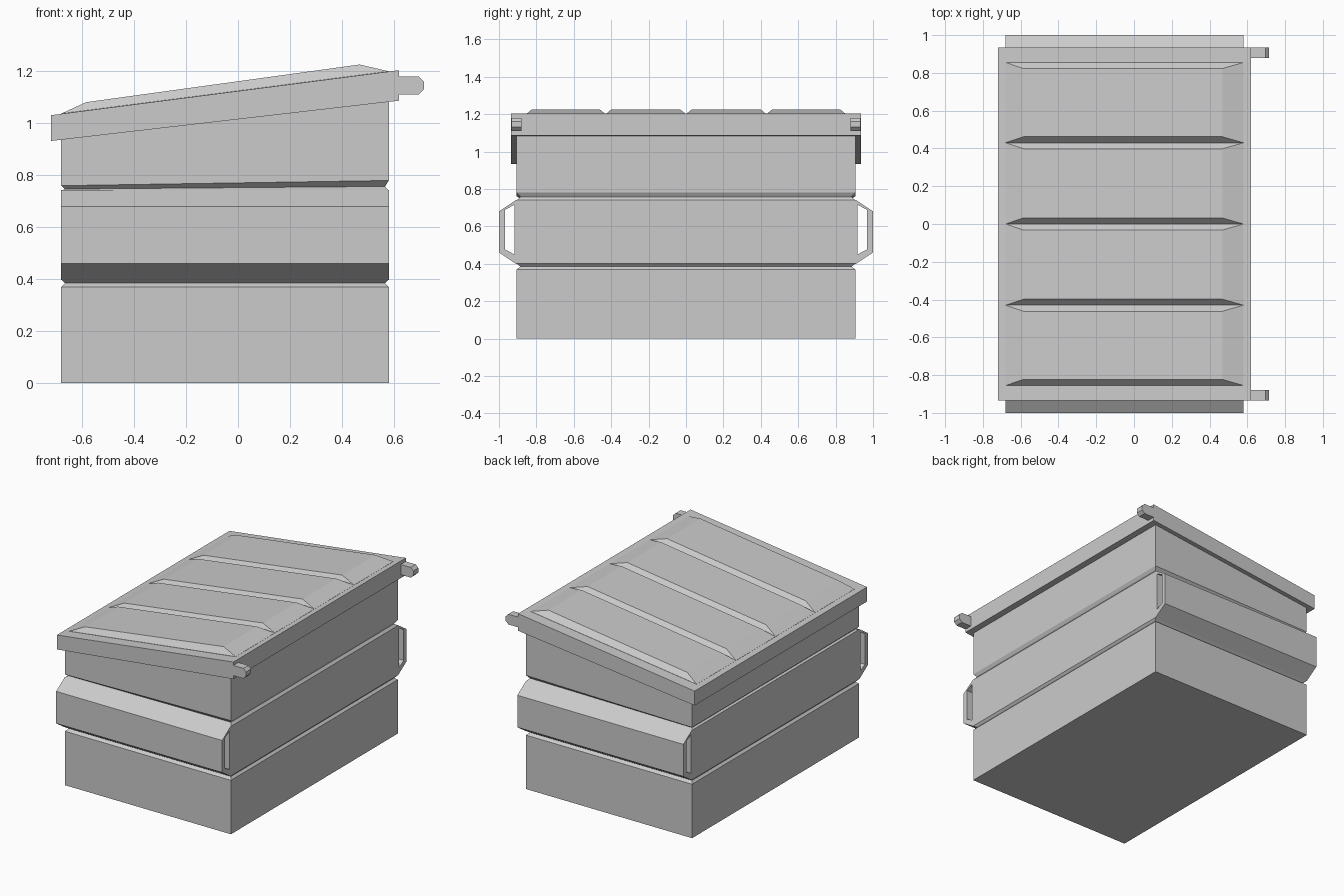
import bpy, bmesh

if "Cube" in bpy.data.objects:
    bpy.data.objects.remove(bpy.data.objects["Cube"])

X0, X1, Y = -0.68, 0.58, 0.905


def loft(name, rings, closed=False):
    """Join equal-length point rings with quads; cap the ends or close the loop."""
    bm = bmesh.new()
    loops = [[bm.verts.new(p) for p in ring] for ring in rings]
    pairs = list(zip(loops, loops[1:]))
    if closed:
        pairs.append((loops[-1], loops[0]))
    else:
        bm.faces.new(loops[0])
        bm.faces.new(loops[-1])
    for a, b in pairs:
        for i in range(len(a)):
            j = (i + 1) % len(a)
            bm.faces.new((a[i], a[j], b[j], b[i]))
    bmesh.ops.recalc_face_normals(bm, faces=bm.faces)
    mesh = bpy.data.meshes.new(name)
    bm.to_mesh(mesh)
    bm.free()
    obj = bpy.data.objects.new(name, mesh)
    bpy.context.collection.objects.link(obj)
    return obj


def rect(x0, x1, y0, y1, zl, zr):
    """Rectangular ring with its own height at the left and right end."""
    return [(x0, y0, zl), (x1, y0, zr), (x1, y1, zr), (x0, y1, zl)]


def extrude_y(name, profile, y0, y1):
    return loft(name, [[(x, y, z) for x, z in profile] for y in (y0, y1)])


# Container body with two V grooves running round it: (inset x, inset y, z left, z right)
levels = [(0, 0, 0, 0), (0, 0, 0.37, 0.37), (0.014, 0.02, 0.385, 0.385),
          (0, 0, 0.40, 0.40), (0, 0, 0.74, 0.74), (0.014, 0.02, 0.747, 0.757),
          (0, 0, 0.76, 0.78), (0, 0, 0.97, 1.12)]
loft("body", [rect(X0 + dx, X1 - dx, -Y + dy, Y - dy, zl, zr)
              for dx, dy, zl, zr in levels])

# Hollow lifting sleeves on the front and back
outer = [(0.905, 0.397), (1.0, 0.46), (1.0, 0.68), (0.905, 0.743)]
inner = [(0.918, 0.45), (0.968, 0.477), (0.968, 0.688), (0.918, 0.715)]
for side, s in (("front", -1), ("back", 1)):
    loft(side + "_lifting_sleeve",
         [[(x, s * y, z) for y, z in sec]
          for x, sec in ((X0, outer), (X1, outer), (X1, inner), (X0, inner))],
         closed=True)

# Sloping lid
extrude_y("lid", [(-0.72, 0.932), (0.62, 1.087), (0.62, 1.204), (-0.72, 1.031)],
          -0.935, 0.935)


def lid_z(x):
    return 1.031 + (x + 0.72) * 0.173 / 1.34


# Four raised lid panels with bevelled borders
edges = [-0.855, -0.43, 0, 0.43, 0.855]
for i, (a, b) in enumerate(zip(edges, edges[1:])):
    loft(f"lid_panel_{i + 1}", [
        rect(X0, X1, a, b, lid_z(X0) - 0.02, lid_z(X1) - 0.02),
        rect(X0, X1, a, b, lid_z(X0) + 0.001, lid_z(X1) + 0.001),
        rect(-0.585, 0.468, a + 0.032, b - 0.032, 1.081, 1.226)])

# Hinge lugs at the right end
lug = [(0.60, 1.11), (0.695, 1.11), (0.715, 1.13), (0.715, 1.16),
       (0.695, 1.18), (0.60, 1.18)]
for side, s in (("front", -1), ("back", 1)):
    extrude_y(side + "_hinge_lug", lug, s * 0.88, s * 0.934)
